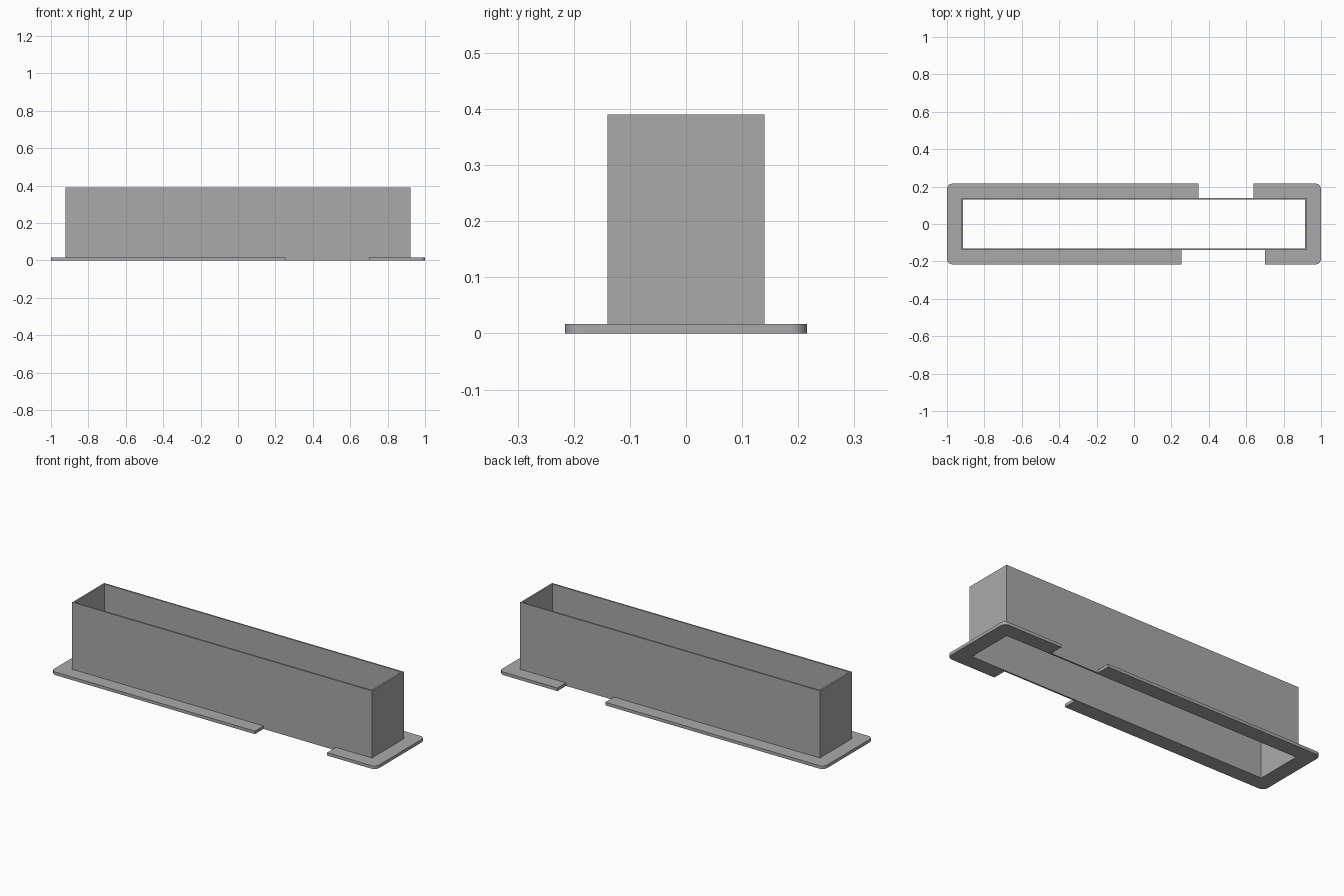
import bpy, bmesh, math
from mathutils import Vector

cube = bpy.data.objects.get("Cube")
if cube:
    bpy.data.objects.remove(cube, do_unlink=True)

HALF_X, HALF_Y, HEIGHT, WALL = 0.922, 0.14, 0.39, 0.009
OUT_X, OUT_Y, THICK, RADIUS = 1.0, 0.216, 0.017, 0.03

metal = bpy.data.materials.new("plain grey")
metal.use_nodes = True
grey = (0.4, 0.4, 0.4, 1)
metal.diffuse_color = grey
metal.node_tree.nodes["Principled BSDF"].inputs["Base Color"].default_value = grey


def add_object(name, bm):
    bmesh.ops.recalc_face_normals(bm, faces=bm.faces)
    mesh = bpy.data.meshes.new(name)
    bm.to_mesh(mesh)
    bm.free()
    mesh.materials.append(metal)
    obj = bpy.data.objects.new(name, mesh)
    bpy.context.collection.objects.link(obj)
    return obj


def rectangle(bm, x, y, z):
    return [bm.verts.new((sx * x, sy * y, z))
            for sx, sy in ((-1, -1), (1, -1), (1, 1), (-1, 1))]


# Open rectangular sleeve: outer and inner walls joined by rims
bm = bmesh.new()
loops = [rectangle(bm, HALF_X, HALF_Y, 0),
         rectangle(bm, HALF_X, HALF_Y, HEIGHT),
         rectangle(bm, HALF_X - WALL, HALF_Y - WALL, HEIGHT),
         rectangle(bm, HALF_X - WALL, HALF_Y - WALL, 0)]
for a, b in zip(loops, loops[1:] + loops[:1]):
    for i in range(4):
        j = (i + 1) % 4
        bm.faces.new((a[i], a[j], b[j], b[i]))
add_object("rectangular_sleeve", bm)


def corner(side, sy):
    """Rounded outer corner, running from the long edge to the short end."""
    cx, cy = OUT_X - RADIUS, OUT_Y - RADIUS
    angles = [math.pi / 2 * (1 - i / 8) for i in range(9)]
    return [(side * (cx + RADIUS * math.cos(t)), sy * (cy + RADIUS * math.sin(t)))
            for t in angles]


def flange(name, side, front_end, back_end):
    """C-shaped foot plate wrapping one end of the sleeve."""
    outline = [(front_end, -HALF_Y), (front_end, -OUT_Y)]
    outline += corner(side, -1) + corner(side, 1)[::-1]
    outline += [(back_end, OUT_Y), (back_end, HALF_Y),
                (side * HALF_X, HALF_Y), (side * HALF_X, -HALF_Y)]
    bm = bmesh.new()
    face = bm.faces.new([bm.verts.new((x, y, 0)) for x, y in outline])
    raised = bmesh.ops.extrude_face_region(bm, geom=[face], use_keep_orig=True)
    top = [v for v in raised["geom"] if isinstance(v, bmesh.types.BMVert)]
    bmesh.ops.translate(bm, verts=top, vec=Vector((0, 0, THICK)))
    obj = add_object(name, bm)
    bpy.ops.object.select_all(action="DESELECT")
    obj.select_set(True)
    bpy.context.view_layer.objects.active = obj
    bpy.ops.object.shade_smooth_by_angle(angle=math.radians(30))


# Two foot plates, with a gap between them on each long side
flange("right_flange", -1, 0.255, 0.345)
flange("left_flange", 1, 0.70, 0.64)
